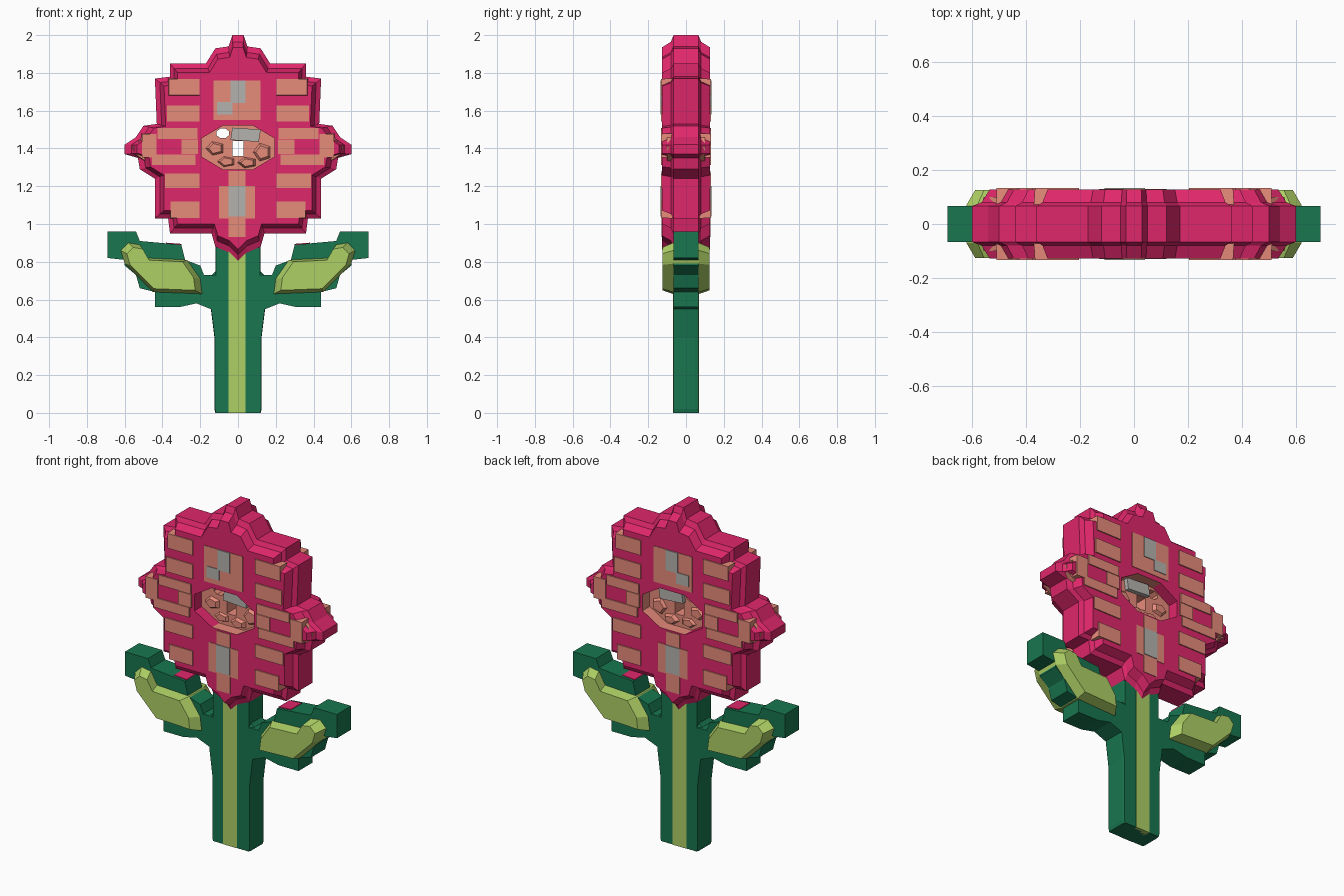
import bpy, bmesh, math, random

if "Cube" in bpy.data.objects:
    bpy.data.objects.remove(bpy.data.objects["Cube"])

random.seed(4)


def material(name, rgb):
    m = bpy.data.materials.new(name)
    m.diffuse_color = (*rgb, 1)
    m.use_nodes = True
    m.node_tree.nodes["Principled BSDF"].inputs["Base Color"].default_value = m.diffuse_color
    return m


CRIMSON = material("crimson", (0.74, 0.02, 0.145))
PINK = material("salmon pink", (0.86, 0.28, 0.21))
GREY = material("warm grey", (0.46, 0.45, 0.43))
DARK = material("dark green", (0.009, 0.18, 0.08))
LIGHT = material("light green", (0.42, 0.63, 0.13))


def slab(name, outline, levels, mat, centre=None):
    """Stack an (x, z) outline along y; levels are (y, scale about centre)."""
    if centre is None:
        centre = [sum(p[i] for p in outline) / len(outline) for i in (0, 1)]
    cx, cz = centre
    bm = bmesh.new()
    rings = [[bm.verts.new((cx + (x - cx) * s, y, cz + (z - cz) * s)) for x, z in outline]
             for y, s in levels]
    n = len(outline)
    for a, b in zip(rings, rings[1:]):
        for i in range(n):
            j = (i + 1) % n
            bm.faces.new((a[i], a[j], b[j], b[i]))
    bm.faces.new(rings[0])
    bm.faces.new(rings[-1][::-1])
    bmesh.ops.recalc_face_normals(bm, faces=bm.faces)
    me = bpy.data.meshes.new(name)
    bm.to_mesh(me)
    bm.free()
    ob = bpy.data.objects.new(name, me)
    me.materials.append(mat)
    bpy.context.collection.objects.link(ob)
    return ob


def both(*levels):
    """Front-to-back symmetric levels from (y, scale) pairs, inner one first."""
    return [(-y, s) for y, s in reversed(levels)] + list(levels)


def mirrored(half):
    return half + [(-x, z) for x, z in reversed(half) if x > 0]


def rect(x0, x1, z0, z1):
    return [(x0, z0), (x1, z0), (x1, z1), (x0, z1)]


def oval(cx, cz, rx, rz, n=8):
    return [(cx + rx * math.cos(math.tau * (i + .5) / n),
             cz + rz * math.sin(math.tau * (i + .5) / n)) for i in range(n)]


def cut(ob, outline):
    cutter = slab("cutter", outline, both((0.4, 1)), PINK)
    mod = ob.modifiers.new("cut", "BOOLEAN")
    mod.operation, mod.solver, mod.object = "DIFFERENCE", "EXACT", cutter
    bpy.context.view_layer.objects.active = ob
    bpy.ops.object.modifier_apply(modifier=mod.name)
    bpy.data.objects.remove(cutter)


# Flower head: stepped outline, thin rim rising to a raised front and back
head = slab("flower_head", mirrored([
    (0, 0.80), (0.05, 0.85), (0.12, 0.88), (0.14, 0.95), (0.36, 0.95), (0.37, 1.03),
    (0.44, 1.03), (0.44, 1.24), (0.52, 1.29), (0.53, 1.35), (0.60, 1.37), (0.60, 1.42),
    (0.54, 1.46), (0.50, 1.52), (0.43, 1.53), (0.44, 1.77), (0.36, 1.78), (0.36, 1.85),
    (0.17, 1.85), (0.12, 1.93), (0.05, 1.94), (0.03, 2.0), (0, 2.0)]),
    both((0.066, 1), (0.08, 0.94), (0.127, 0.89)), CRIMSON, (0, 1.41))
cut(head, oval(0, 1.405, 0.21, 0.125))
if len(head.data.materials) < 2:
    head.data.materials.append(PINK)
for f in head.data.polygons:
    inside = abs(f.center.x) < 0.215 and abs(f.center.z - 1.405) < 0.13
    f.material_index = 1 if inside and abs(f.normal.y) < 0.5 and f.center.x > -0.1 else 0

for s, side in ((1, "right"), (-1, "left")):
    # Raised pink blocks and wide pink side petals with a crimson middle
    blocks = [(0.20, 0.37, 1.68, 1.77), (0.20, 0.38, 1.54, 1.63), (0.20, 0.39, 1.19, 1.27),
              (0.20, 0.36, 1.03, 1.12), (0.21, 0.43, 1.45, 1.51), (0.21, 0.30, 1.37, 1.45),
              (0.22, 0.46, 1.31, 1.37), (0.43, 0.51, 1.35, 1.48)]
    for i, b in enumerate(blocks):
        slab(f"{side}_pink_block_{i}", [(s * x, z) for x, z in rect(*b)],
             both((0.08, 1), (0.133, 0.96)), PINK)
    # Pink edge of the side tip
    slab(f"{side}_tip", [(s * x, z) for x, z in
                         ((0.49, 1.33), (0.55, 1.37), (0.56, 1.41), (0.50, 1.47))],
         both((0.07, 1), (0.10, 0.92)), PINK)

# Pink and grey patches on the middle petals
for name, r, y, mat in (
        ("top_pink", (-0.13, 0.12, 1.55, 1.76), 0.130, PINK),
        ("top_grey", (-0.04, 0.04, 1.64, 1.76), 0.134, GREY),
        ("top_grey_step", (-0.11, -0.03, 1.58, 1.645), 0.134, GREY),
        ("bottom_pink", (-0.10, 0.09, 1.03, 1.20), 0.130, PINK),
        ("bottom_pink_stripe", (-0.05, 0.04, 0.93, 1.28), 0.130, PINK),
        ("bottom_grey", (-0.05, 0.04, 1.04, 1.20), 0.134, GREY)):
    slab(name, rect(*r), both((y, 1)), mat)

# Recessed centre with two holes through it, and faceted chunks
core = slab("flower_centre", oval(0, 1.405, 0.215, 0.13), both((0.06, 1)), PINK)
cut(core, oval(-0.08, 1.48, 0.036, 0.027))
cut(core, rect(-0.03, 0.03, 1.36, 1.44))
for i, (x, z, w, h) in enumerate(((-0.12, 1.40, 0.06, 0.045), (-0.06, 1.33, 0.06, 0.035),
                                  (0.05, 1.325, 0.06, 0.035), (0.13, 1.38, 0.06, 0.06))):
    slab(f"centre_chunk_{i}", oval(x, z, w, h, 5),
         both((0.05, 1), (random.uniform(0.07, 0.10), 0.6)), PINK)
slab("centre_grey", [(-0.04, 1.445), (0.11, 1.435), (0.12, 1.50), (-0.03, 1.51)],
     both((0.085, 1)), GREY)

# Stem with a light stripe down front and back
slab("stem", mirrored([(0, 0), (0.12, 0), (0.125, 0.02), (0.125, 0.40), (0.145, 0.56),
                       (0.15, 0.72), (0.12, 0.75), (0.12, 0.90), (0, 0.90)]),
     both((0.05, 1), (0.066, 0.97)), DARK, (0, 0.0))
slab("stem_stripe", rect(-0.05, 0.04, 0, 0.88), both((0.068, 1)), LIGHT)

# Leaves: flat stepped dark blade with a light swollen middle
BLADE = [(0.12, 0.54), (0.22, 0.58), (0.31, 0.56), (0.44, 0.56), (0.44, 0.64), (0.52, 0.66),
         (0.54, 0.73), (0.60, 0.78), (0.60, 0.81), (0.69, 0.82), (0.69, 0.96), (0.54, 0.96),
         (0.52, 0.91), (0.30, 0.89), (0.28, 0.81), (0.20, 0.78), (0.18, 0.73), (0.12, 0.73)]
MIDDLE = [(0.19, 0.63), (0.45, 0.64), (0.52, 0.71), (0.60, 0.79), (0.62, 0.86), (0.58, 0.90),
          (0.52, 0.89), (0.48, 0.82), (0.27, 0.81), (0.20, 0.71)]
for s, side in ((1, "right"), (-1, "left")):
    slab(f"{side}_leaf", [(s * x, z) for x, z in BLADE], both((0.066, 1)), DARK)
    slab(f"{side}_leaf_middle", [(s * x, z) for x, z in MIDDLE],
         both((0.07, 1), (0.125, 0.84)), LIGHT, (s * 0.42, 0.75))
    # Crimson spot on the leaf's upper edge
    slab(f"{side}_leaf_spot", [(s * x, z) for x, z in
                               ((0.30, 0.887), (0.38, 0.894), (0.38, 0.901), (0.30, 0.895))],
         both((0.05, 1)), CRIMSON)
